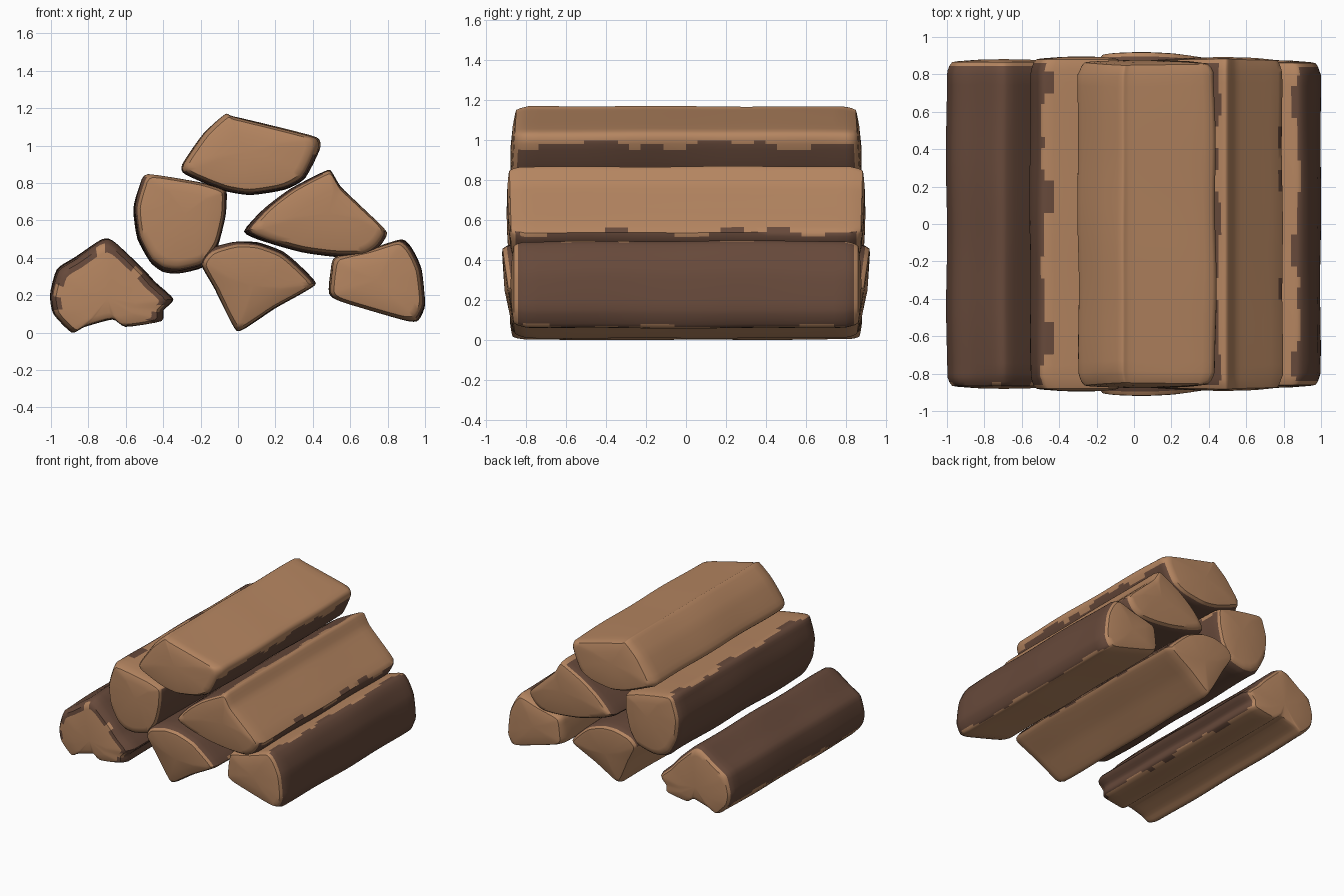
import bpy, bmesh, math

if "Cube" in bpy.data.objects:
    bpy.data.objects.remove(bpy.data.objects["Cube"])

def material(name, rgb):
    m = bpy.data.materials.new(name)
    m.diffuse_color = (*rgb, 1)
    m.use_nodes = True
    m.node_tree.nodes["Principled BSDF"].inputs["Base Color"].default_value = m.diffuse_color
    return m

wood = material("split wood", (0.46, 0.235, 0.118))
bark = material("bark", (0.135, 0.067, 0.043))
SUB = 4          # samples between profile points
ROWS = 28        # sections along the log


def smooth_loop(pts):
    """Closed, slightly tight spline through the profile points."""
    out, n = [], len(pts)
    for i in range(n):
        p0, p1, p2, p3 = (pts[(i + k) % n] for k in (-1, 0, 1, 2))
        for s in range(SUB):
            t = s / SUB
            h1, h2 = 2*t**3 - 3*t*t + 1, -2*t**3 + 3*t*t
            h3, h4 = t**3 - 2*t*t + t, t**3 - t*t
            out.append(tuple(h1*p1[a] + h2*p2[a] + 0.3*h3*(p2[a] - p0[a])
                             + 0.3*h4*(p3[a] - p1[a]) for a in (0, 1)))
    return out


def log(name, pts, bark_from, bark_to, half, tilt=0.0, seed=0.0, rim=False):
    loop = smooth_loop(pts)
    n, m = len(loop), len(pts)
    span = (bark_to - bark_from) % m
    flat = [pts[(bark_to + k) % m] for k in range(m - span + 1)]
    cx = sum(p[0] for p in loop) / n
    cz = sum(p[1] for p in loop) / n
    # ends shrink toward the split side, so the bark edge is worn back
    px = (sum(p[0] for p in flat) / len(flat) + cx) / 2
    pz = (sum(p[1] for p in flat) / len(flat) + cz) / 2

    # sections: (y, scale), with rounded ends
    body = half - 0.07
    secs = [(-half - 0.008, 0.45), (-half, 0.8), (-half + 0.005, 0.89),
            (-half + 0.025, 0.94), (-half + 0.05, 0.97)]
    back = [(-y, s) for y, s in reversed(secs)]
    cap = len(secs)
    secs += [(-body + 2*body*k/ROWS, 1 - 0.012*(abs(2*k/ROWS - 1))**4)
             for k in range(ROWS + 1)] + back

    bm = bmesh.new()
    rings = []
    for y, s in secs:
        ring = []
        for j, (x, z) in enumerate(loop):
            a = 2*math.pi*j/n
            w = s*(1 - 0.018*(1 + math.sin(5*y + 2*a + seed)*math.cos(3*y - a + 2*seed)))
            if s < 1 and abs(y) > body:
                w = s*0.985
            qx, qz = px + (x - px)*w, pz + (z - pz)*w
            lean = tilt*(qz - cz)*(y/half)*min(1, abs(y)/half)**3
            ring.append(bm.verts.new((qx, y + lean, qz)))
        rings.append(ring)

    # sides and caps, bark chosen by position round the profile
    last = len(rings) - 2
    for r in range(len(rings) - 1):
        y = secs[r][0]
        for j in range(n):
            k = (j + 1) % n
            f = bm.faces.new((rings[r][j], rings[r][k], rings[r+1][k], rings[r+1][j]))
            ragged = 0.2*math.sin(9*y + seed) + 0.12*math.sin(23*y + 2*seed)
            u = ((j + 0.5)/SUB - bark_from + ragged) % m
            first = 1 if rim and math.sin(j*0.55) > -0.75 else 3
            side = first <= r <= last - 3
            f.material_index = 1 if side and u < span else 0
    for ring, y in ((rings[0], secs[0][0]), (rings[-1], secs[-1][0])):
        c = bm.verts.new((px*0.5 + cx*0.5, y*1.004, pz*0.5 + cz*0.5))
        for j in range(n):
            bm.faces.new((ring[j], ring[(j + 1) % n], c))
    bmesh.ops.recalc_face_normals(bm, faces=bm.faces)
    me = bpy.data.meshes.new(name)
    bm.to_mesh(me)
    bm.free()
    me.materials.append(wood)
    me.materials.append(bark)
    ob = bpy.data.objects.new(name, me)
    bpy.context.collection.objects.link(ob)
    bpy.ops.object.select_all(action='DESELECT')
    ob.select_set(True)
    bpy.context.view_layer.objects.active = ob
    bpy.ops.object.shade_smooth_by_angle(angle=math.radians(42))


# bottom row
log("lower_left_log", [(-.89, 0), (-.99, .10), (-1.01, .2), (-.97, .34), (-.87, .405),
    (-.74, .495), (-.69, .505), (-.64, .475), (-.51, .35), (-.44, .27), (-.345, .18),
    (-.395, .12), (-.405, .06), (-.60, .03), (-.67, .07), (-.82, .03)],
    1, 12, 0.87, 0.0, 0.4, rim=True)
log("lower_middle_log", [(-.205, .38), (-.155, .45), (-.02, .49), (.105, .485), (.24, .435),
    (.325, .365), (.42, .265), (.355, .215), (.20, .13), (.035, .02), (-.01, .01),
    (-.06, .095), (-.13, .24)], 0, 6, 0.895, 0.15, 1.7)
log("lower_right_log", [(.875, .50), (.935, .445), (.985, .335), (1.005, .15), (.965, .065),
    (.89, .065), (.545, .165), (.485, .21), (.495, .335), (.52, .405), (.705, .45)],
    0, 4, 0.865, 0.0, 2.9)
# middle row
log("middle_left_log", [(-.485, .85), (-.53, .78), (-.56, .66), (-.54, .50), (-.475, .375),
    (-.405, .325), (-.32, .315), (-.185, .35), (-.105, .46), (-.065, .62), (-.06, .745),
    (-.085, .77), (-.20, .805)][::-1], 2, 12, 0.885, 0.0, 3.8)
log("middle_right_log", [(.45, .86), (.495, .87), (.55, .78), (.665, .67), (.80, .535),
    (.755, .45), (.68, .405), (.52, .405), (.33, .43), (.13, .485), (.03, .54),
    (.14, .665), (.28, .77)], 4, 0, 0.88, 0.03, 5.1)
# top
log("top_log", [(-.07, 1.17), (-.03, 1.16), (.175, 1.11), (.42, 1.045), (.44, .98),
    (.365, .825), (.255, .765), (.065, .735), (-.085, .76), (-.29, .845), (-.30, .90),
    (-.185, 1.065)], 4, 9, 0.865, -0.06, 6.0)
